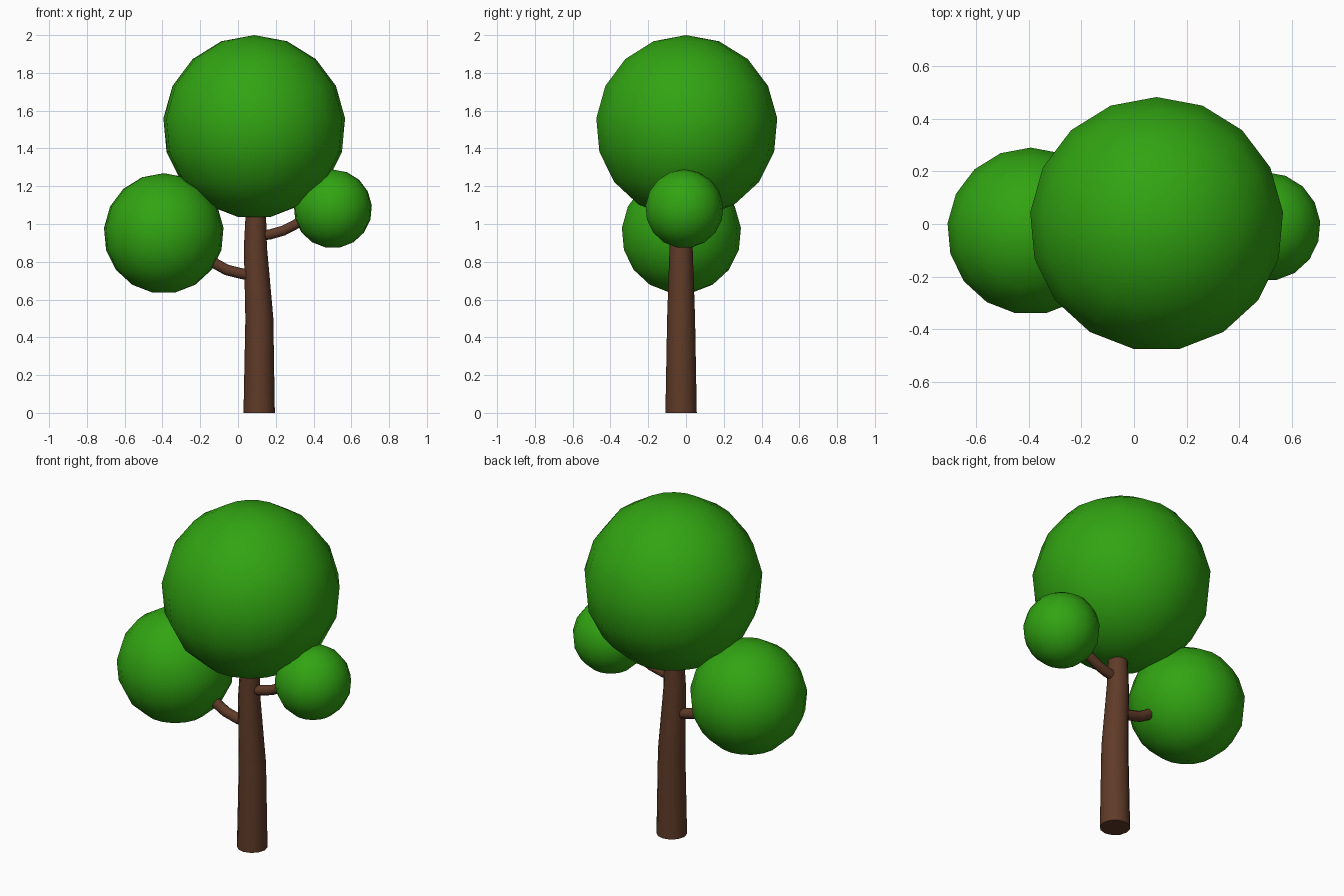
import bpy, bmesh, math
from mathutils import Vector

if "Cube" in bpy.data.objects:
    bpy.data.objects.remove(bpy.data.objects["Cube"])


def material(name, color):
    m = bpy.data.materials.new(name)
    m.diffuse_color = (*color, 1)
    m.use_nodes = True
    m.node_tree.nodes["Principled BSDF"].inputs["Base Color"].default_value = m.diffuse_color
    return m


LEAF = material("leaf green", (0.031, 0.37, 0.006))
BARK = material("bark brown", (0.115, 0.043, 0.021))


def finish(name, bm, mat, smooth_angle):
    bmesh.ops.recalc_face_normals(bm, faces=bm.faces)
    for f in bm.faces:
        f.smooth = True
    for e in bm.edges:
        if len(e.link_faces) == 2 and e.calc_face_angle() > math.radians(smooth_angle):
            e.smooth = False
    me = bpy.data.meshes.new(name)
    bm.to_mesh(me)
    bm.free()
    me.materials.append(mat)
    ob = bpy.data.objects.new(name, me)
    bpy.context.collection.objects.link(ob)
    return ob


def loft(bm, rings):
    """Skin a list of equal vertex rings."""
    n = len(rings[0])
    for a, b in zip(rings, rings[1:]):
        for i in range(n):
            j = (i + 1) % n
            bm.faces.new((a[i], a[j], b[j], b[i]))


def crown(name, center, r, n=17):
    """Ball of leaves with 17-sided outline: pole on top, small flat below."""
    bm = bmesh.new()
    c = Vector(center)
    step = math.tau / n
    rings = []
    for k in range(1, 9):
        z, q = r * math.cos(k * step), r * math.sin(k * step)
        rings.append([bm.verts.new(c + Vector((q * math.sin(i * step), q * math.cos(i * step), z)))
                      for i in range(n)])
    loft(bm, rings)
    top = bm.verts.new(c + Vector((0, 0, r)))
    for i in range(n):
        bm.faces.new((top, rings[0][i], rings[0][(i + 1) % n]))
    bm.faces.new(rings[-1])
    return finish(name, bm, LEAF, 60)


def limb(name, points, sides):
    """Tapered tube through (x, y, z, radius) points."""
    bm = bmesh.new()
    pts = [Vector(p[:3]) for p in points]
    rings = []
    for k, p in enumerate(pts):
        d = (pts[min(k + 1, len(pts) - 1)] - pts[max(k - 1, 0)]).normalized()
        if len(rings) == 0 and abs(d.z) > 0.9:
            d = Vector((0, 0, 1))  # level foot
        u = Vector((0, 1, 0))
        u = (u - d * u.dot(d)).normalized()
        v = d.cross(u)
        rings.append([bm.verts.new(p + points[k][3] * (u * math.cos(t) + v * math.sin(t)))
                      for t in (math.tau * i / sides for i in range(sides))])
    loft(bm, rings)
    bm.faces.new(rings[0])
    bm.faces.new(rings[-1])
    return finish(name, bm, BARK, 60)


# Leaf balls
crown("main_crown", (0.086, 0, 1.515), 0.485)
crown("left_crown", (-0.393, -0.027, 0.95), 0.319)
crown("right_crown", (0.502, -0.01, 1.08), 0.208)

# Trunk
limb("trunk", [(0.112, -0.026, 0, 0.083), (0.113, -0.026, 0.5, 0.074),
               (0.092, -0.026, 0.88, 0.061), (0.095, -0.022, 1.1, 0.052)], 12)

# Branches
limb("left_branch", [(0.1, -0.027, 0.725, 0.03), (0.02, -0.027, 0.737, 0.03),
                     (-0.06, -0.027, 0.757, 0.03), (-0.12, -0.027, 0.79, 0.03),
                     (-0.2, -0.027, 0.87, 0.028)], 10)
limb("right_branch", [(0.1, -0.026, 0.935, 0.028), (0.17, -0.024, 0.945, 0.028),
                      (0.24, -0.02, 0.965, 0.028), (0.3, -0.016, 0.995, 0.027),
                      (0.38, -0.01, 1.05, 0.026)], 10)
